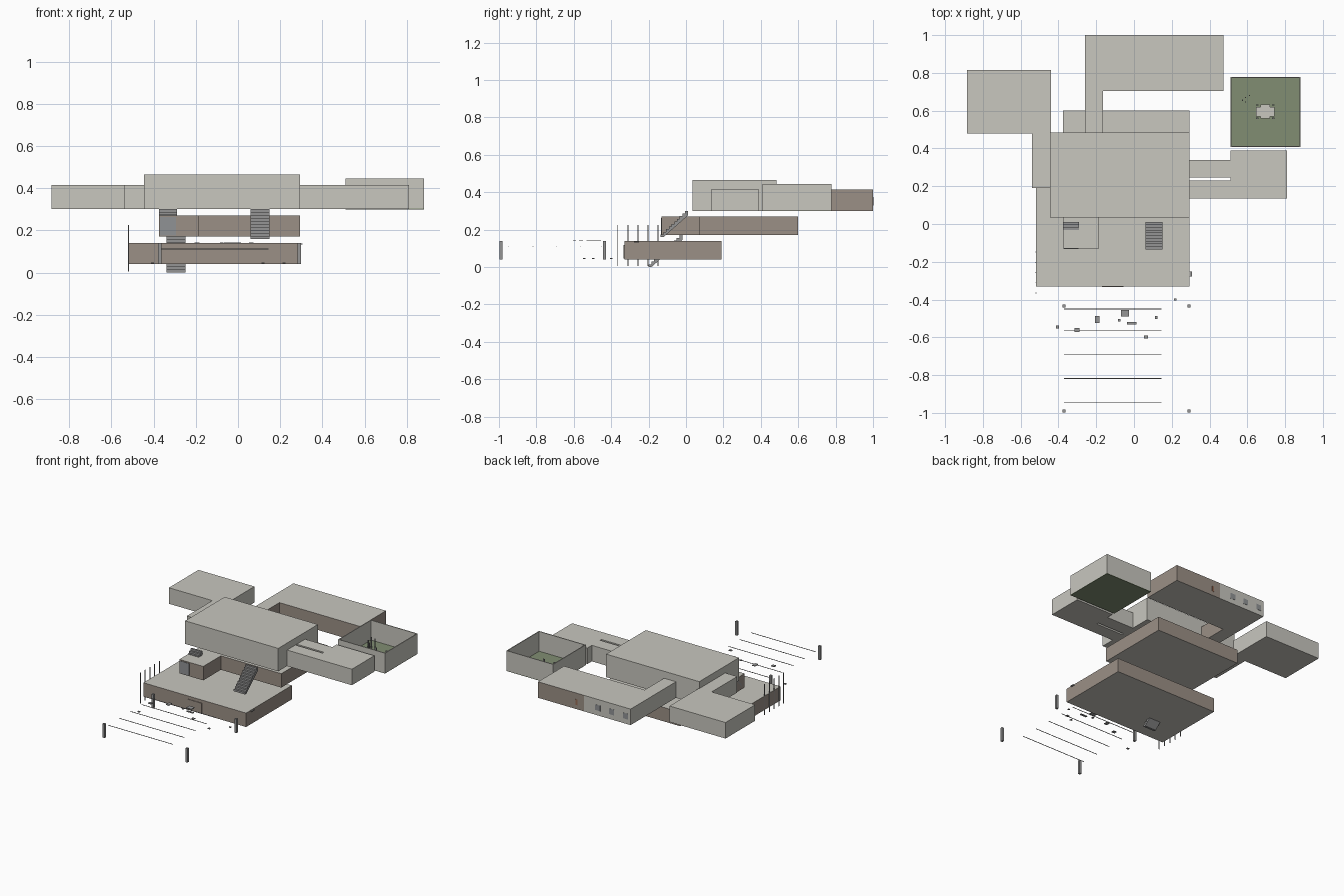
import bpy, bmesh

def mat(name, c):
    m = bpy.data.materials.new(name)
    m.diffuse_color = (*c, 1)
    return m

PLASTER = mat("plaster", (0.58, 0.57, 0.52))
BROWN = mat("brown_wall", (0.33, 0.28, 0.24))
GRASS = mat("grass", (0.22, 0.27, 0.17))
STEEL = mat("steel", (0.3, 0.3, 0.3))
DOOR = mat("door", (0.3, 0.15, 0.09))
GLASS = mat("glass", (0.28, 0.29, 0.3))

def prism(name, pts, direction, cap, side=None, side_edges=None):
    """Extrude a closed outline; chosen side faces may get a second material."""
    me = bpy.data.meshes.new(name)
    bm = bmesh.new()
    d = direction
    a = [bm.verts.new(p) for p in pts]
    b = [bm.verts.new((p[0] + d[0], p[1] + d[1], p[2] + d[2])) for p in pts]
    bm.faces.new(a)
    bm.faces.new(b)
    n = len(a)
    for i in range(n):
        j = (i + 1) % n
        f = bm.faces.new((a[i], a[j], b[j], b[i]))
        if side and (side_edges is None or i in side_edges):
            f.material_index = 1
    bmesh.ops.recalc_face_normals(bm, faces=bm.faces)
    bm.to_mesh(me)
    bm.free()
    me.materials.append(cap)
    if side:
        me.materials.append(side)
    ob = bpy.data.objects.new(name, me)
    bpy.context.collection.objects.link(ob)
    return ob

def block(name, outline, z0, z1, cap=PLASTER, side=None, side_edges=None):
    return prism(name, [(x, y, z0) for x, y in outline], (0, 0, z1 - z0), cap, side, side_edges)

def box(name, x0, x1, y0, y1, z0, z1, cap=PLASTER, side=None):
    return block(name, [(x0, y0), (x1, y0), (x1, y1), (x0, y1)], z0, z1, cap, side)

# stacked lower and middle storeys
box("lower_storey", -0.52, 0.295, -0.33, 0.19, 0.04, 0.14, PLASTER, BROWN)
block("middle_storey", [(-0.375, -0.13), (-0.185, -0.13), (-0.185, 0.07), (0.295, 0.07),
                        (0.295, 0.6), (-0.375, 0.6)], 0.17, 0.27, PLASTER, BROWN)

# upper hall and its wings
box("upper_hall", -0.445, 0.295, 0.035, 0.485, 0.3, 0.465)
block("left_wing", [(-0.54, 0.19), (-0.445, 0.19), (-0.445, 0.48), (-0.44, 0.48), (-0.44, 0.815),
                    (-0.885, 0.815), (-0.885, 0.48), (-0.54, 0.48)], 0.3, 0.415)
block("back_wing", [(-0.26, 0.485), (-0.165, 0.485), (-0.165, 0.705), (0.475, 0.705), (0.475, 1.0),
                    (0.11, 1.0), (-0.26, 1.0)], 0.3, 0.415, PLASTER, BROWN, {1, 2, 3, 4})
block("right_wing", [(0.295, 0.135), (0.81, 0.135), (0.81, 0.39), (0.51, 0.39), (0.51, 0.34),
                     (0.295, 0.34), (0.295, 0.245), (0.51, 0.245), (0.51, 0.23), (0.295, 0.23)],
      0.3, 0.415)

# windows and doors
for i in range(3):
    x = -0.11 * i
    box(f"back_window_{i}", x - 0.02, x + 0.02, 0.995, 1.0015, 0.335, 0.375, GLASS)
box("back_door", 0.16, 0.175, 0.995, 1.0015, 0.33, 0.37, DOOR)
box("front_door", -0.17, -0.055, -0.334, -0.325, 0.045, 0.118, BROWN)
box("stair_opening", -0.37, -0.295, -0.133, -0.125, 0.175, 0.262, GLASS)

# walled garden
T = 0.006
X0, X1, Y0, Y1 = 0.51, 0.882, 0.408, 0.778
box("garden_floor", X0, X1, Y0, Y1, 0.299, 0.303, GRASS)
for name, r in {"front": (X0, X1, Y0, Y0 + T), "back": (X0, X1, Y1 - T, Y1),
                "left": (X0, X0 + T, Y0, Y1), "right": (X1 - T, X1, Y0, Y1)}.items():
    box("garden_wall_" + name, *r, 0.301, 0.445)
cx, cy = 0.695, 0.595
box("garden_plinth_wide", cx - 0.05, cx + 0.05, cy - 0.025, cy + 0.025, 0.303, 0.315)
box("garden_plinth_deep", cx - 0.025, cx + 0.025, cy - 0.037, cy + 0.037, 0.303, 0.316)
for sx in (-1, 1):
    for sy in (-1, 1):
        x, y = cx + sx * 0.042, cy + sy * 0.035
        box("garden_post", x - 0.006, x + 0.006, y - 0.003, y + 0.003, 0.303, 0.34, STEEL)
for x, y, h in ((0.575, 0.655, 0.06), (0.59, 0.67, 0.08), (0.612, 0.68, 0.07), (0.59, 0.645, 0.05)):
    box("garden_stake", x - 0.003, x + 0.003, y - 0.003, y + 0.003, 0.303, 0.303 + h, STEEL)

# flights of stairs: sawtooth profile above a sloping soffit
def stair(name, x0, x1, y0, y1, z0, z1, n):
    dy, dz = (y1 - y0) / n, (z1 - z0) / n
    pts = [(x0, y0, z0)]
    for i in range(n):
        pts += [(x0, y0 + i * dy, z0 + (i + 1) * dz), (x0, y0 + (i + 1) * dy, z0 + (i + 1) * dz)]
    pts += [(x0, y1, z1 - 1.8 * dz), (x0, y0 + dy, z0)]
    prism(name, pts, (x1 - x0, 0, 0), STEEL)

stair("upper_stair_left", -0.375, -0.29, -0.128, 0.01, 0.17, 0.3, 10)
stair("upper_stair_right", 0.06, 0.15, -0.135, 0.01, 0.16, 0.3, 10)
stair("lower_stair", -0.34, -0.25, -0.2, -0.02, 0.0, 0.17, 12)

# fence poles along the left side
for i in range(5):
    y = -0.365 + 0.054 * i
    box(f"fence_pole_{i}", -0.5225, -0.5175, y - 0.0025, y + 0.0025, 0.005, 0.225, STEEL)

# forecourt columns, lines and loose slabs
for x in (-0.37, 0.29):
    for y in (-0.435, -0.99):
        box("forecourt_column", x - 0.008, x + 0.008, y - 0.008, y + 0.008, 0.04, 0.14, STEEL)
for y in (-0.45, -0.562, -0.69, -0.818, -0.947):
    box("forecourt_line", -0.37, 0.145, y - 0.0015, y + 0.0015, 0.11, 0.113, STEEL)
for x, y, w, d, z in ((-0.405, -0.545, .016, .014, .043), (-0.302, -0.562, .025, .022, .138),
                      (-0.195, -0.505, .024, .036, .138), (-0.078, -0.51, .014, .014, .138),
                      (-0.048, -0.472, .043, .036, .138), (-0.012, -0.525, .052, .014, .138),
                      (0.063, -0.597, .02, .016, .138), (0.118, -0.495, .014, .014, .043),
                      (0.218, -0.4, .014, .012, .043), (0.298, -0.265, .016, .028, .132)):
    box("loose_slab", x - w / 2, x + w / 2, y - d / 2, y + d / 2, z, z + 0.005, STEEL)
